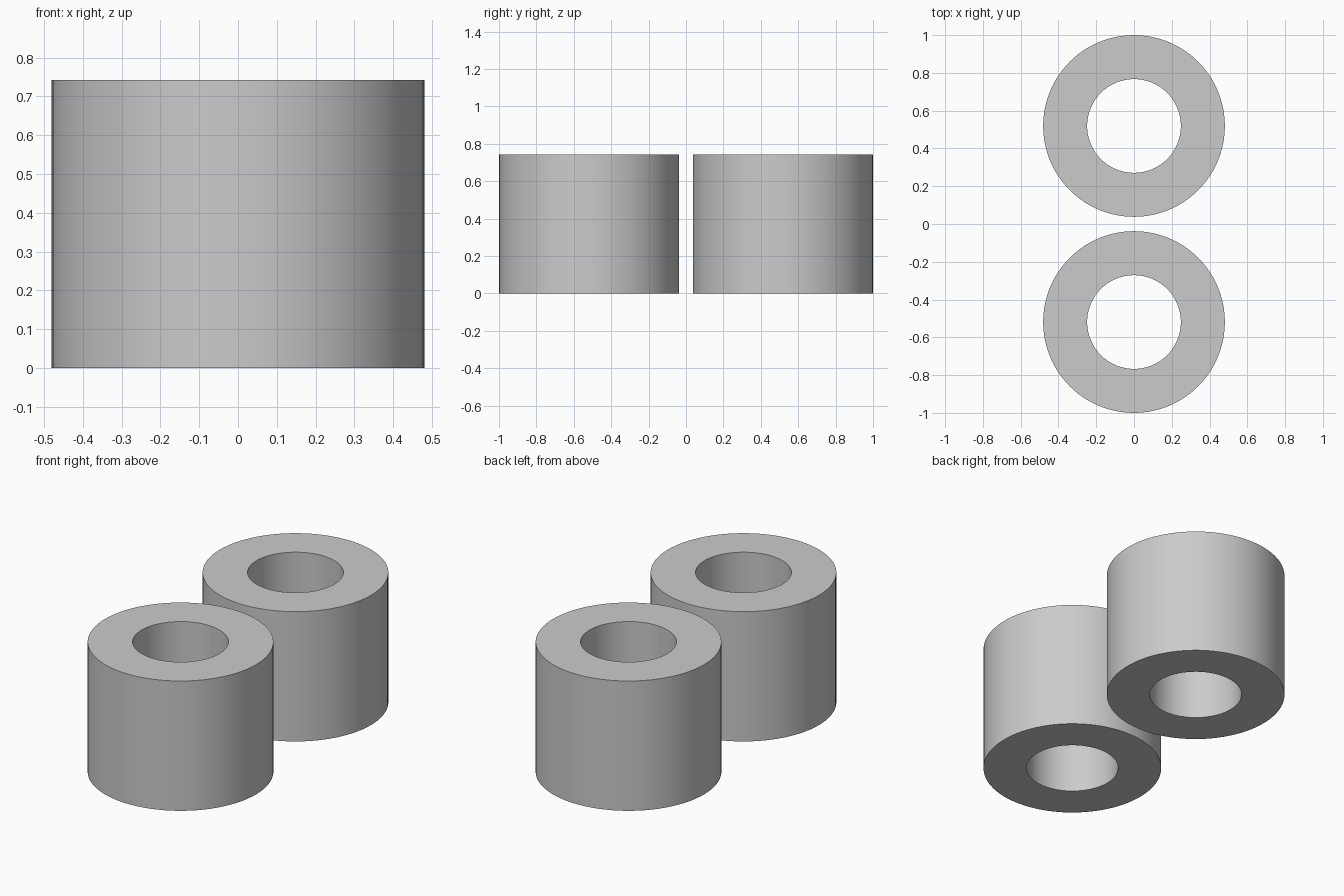
import bpy
import bmesh
from math import cos, sin, tau

OUTER, INNER, HEIGHT, OFFSET = 0.481, 0.248, 0.742, 0.519
SIDES = 96

if "Cube" in bpy.data.objects:
    bpy.data.objects.remove(bpy.data.objects["Cube"], do_unlink=True)

# Plain grey material
grey = bpy.data.materials.new("plain_grey")
grey.use_nodes = True
colour = (0.6, 0.6, 0.6, 1.0)
grey.diffuse_color = colour
grey.node_tree.nodes["Principled BSDF"].inputs["Base Color"].default_value = colour


def ring(bm, radius, z):
    return [bm.verts.new((radius * cos(tau * i / SIDES), radius * sin(tau * i / SIDES), z))
            for i in range(SIDES)]


def make_bushing(name, y):
    """Straight hollow cylinder with flat annular ends."""
    bm = bmesh.new()
    loops = [ring(bm, r, z) for r, z in
             ((OUTER, 0), (OUTER, HEIGHT), (INNER, HEIGHT), (INNER, 0))]
    for k, lower in enumerate(loops):
        upper = loops[(k + 1) % len(loops)]
        for i in range(SIDES):
            j = (i + 1) % SIDES
            bm.faces.new((lower[i], lower[j], upper[j], upper[i]))
    bmesh.ops.recalc_face_normals(bm, faces=bm.faces)
    mesh = bpy.data.meshes.new(name)
    bm.to_mesh(mesh)
    bm.free()
    mesh.materials.append(grey)
    obj = bpy.data.objects.new(name, mesh)
    obj.location.y = y
    bpy.context.collection.objects.link(obj)
    return obj


# Front and back bushings
bushings = [make_bushing("front_bushing", -OFFSET), make_bushing("back_bushing", OFFSET)]

# Smooth walls, sharp rims
bpy.ops.object.select_all(action="DESELECT")
for bushing in bushings:
    bushing.select_set(True)
bpy.context.view_layer.objects.active = bushings[0]
bpy.ops.object.shade_smooth_by_angle()
